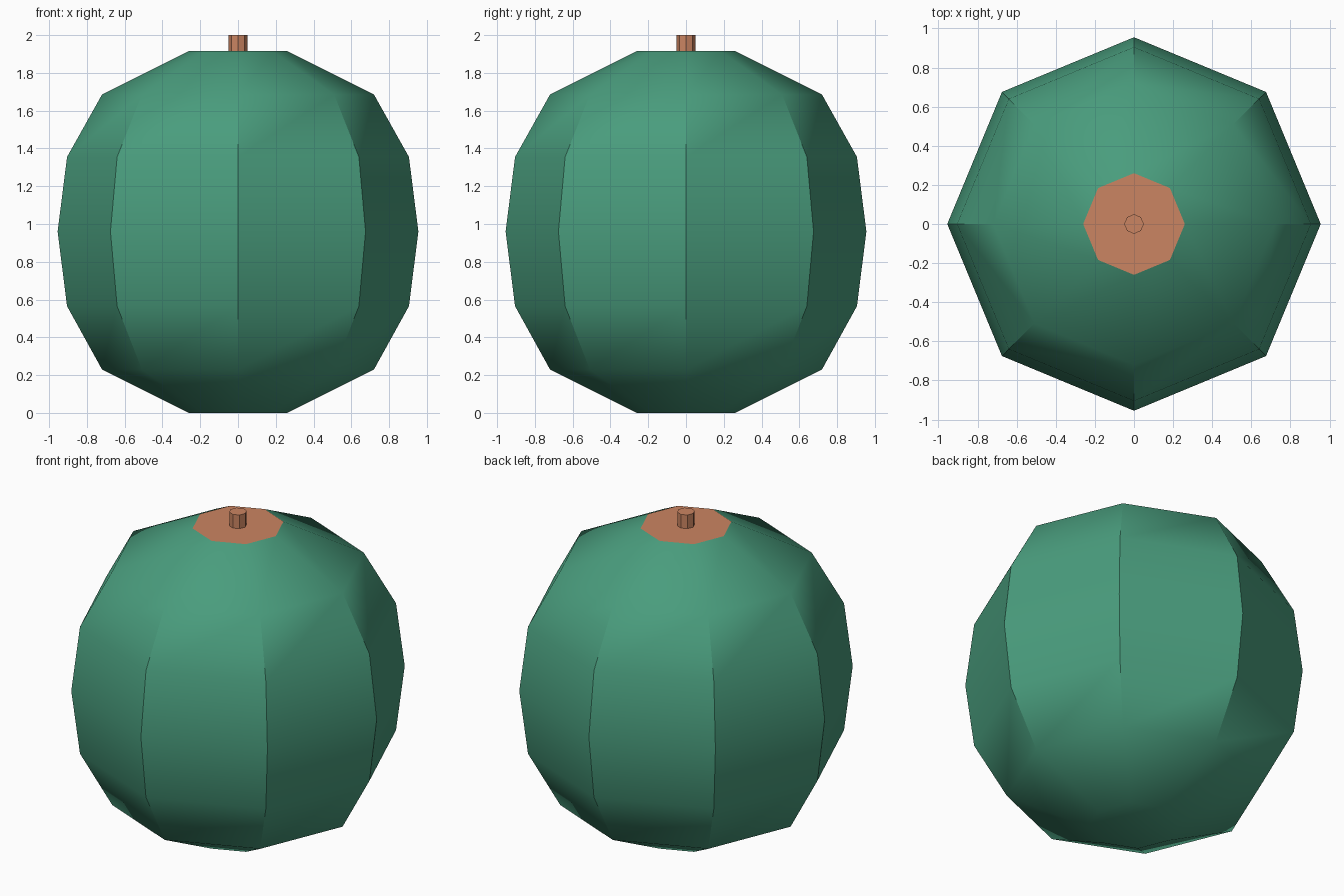
import bpy, bmesh, math

if "Cube" in bpy.data.objects:
    bpy.data.objects.remove(bpy.data.objects["Cube"])

SIDES = 8

def material(name, rgb):
    m = bpy.data.materials.new(name)
    m.diffuse_color = (*rgb, 1)
    m.use_nodes = True
    m.node_tree.nodes["Principled BSDF"].inputs["Base Color"].default_value = m.diffuse_color
    return m

green = material("leaf green", (0.067, 0.335, 0.205))
tan = material("tan brown", (0.60, 0.235, 0.122))

def lathe(name, profile, mats):
    """Eight-sided closed solid from (radius, height) pairs, corners on the axes."""
    bm = bmesh.new()
    rings = [[bm.verts.new((r * math.cos(2 * math.pi * i / SIDES),
                            r * math.sin(2 * math.pi * i / SIDES), z))
              for i in range(SIDES)] for r, z in profile]
    for a, b in zip(rings, rings[1:]):
        for i in range(SIDES):
            j = (i + 1) % SIDES
            bm.faces.new((a[i], a[j], b[j], b[i]))
    bm.faces.new(rings[0][::-1])
    top = bm.faces.new(rings[-1])
    top.material_index = len(mats) - 1
    me = bpy.data.meshes.new(name)
    bm.to_mesh(me)
    bm.free()
    for m in mats:
        me.materials.append(m)
    ob = bpy.data.objects.new(name, me)
    bpy.context.collection.objects.link(ob)
    return ob

# Round body with a tan flat top
body = lathe("body", [(0.26, 0), (0.72, 0.23), (0.905, 0.565), (0.955, 0.96),
                      (0.905, 1.355), (0.72, 1.685), (0.26, 1.915)], [green, tan])
# Short stem
lathe("stem", [(0.05, 1.91), (0.05, 2.0)], [tan])

# Soft shading down the body, crisp between the segments
bpy.context.view_layer.objects.active = body
body.select_set(True)
bpy.ops.object.shade_smooth_by_angle(angle=math.radians(35))
# Keep the tan top flat
for p in body.data.polygons:
    if p.material_index == 1:
        p.use_smooth = False
